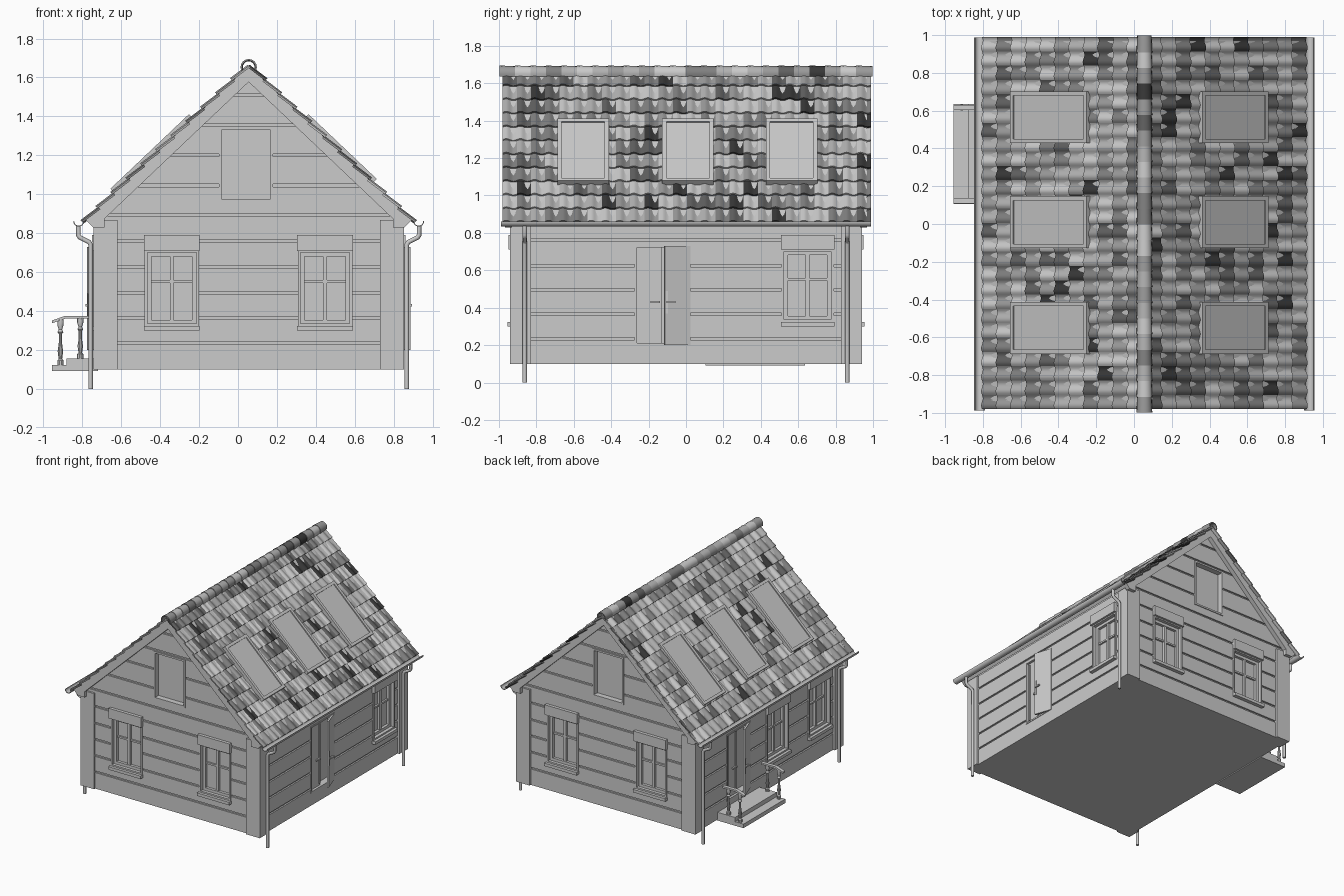
import bpy, bmesh, math, random
from mathutils import Vector as V

if "Cube" in bpy.data.objects:
    bpy.data.objects.remove(bpy.data.objects["Cube"])

random.seed(4)
CX, HX, HY = 0.055, 0.78, 0.925          # house axis, half sizes to board surface
Z0, ANG = 1.66, math.radians(43.5)       # roof plane
C, S = math.cos(ANG), math.sin(ANG)
T = S / C


def loft(bm, loops, mat=0):
    rings = [[bm.verts.new(p) for p in lp] for lp in loops]
    n = len(rings[0])
    faces = [bm.faces.new(rings[0]), bm.faces.new(rings[-1])]
    for a, b in zip(rings, rings[1:]):
        faces += [bm.faces.new((a[i], a[(i + 1) % n], b[(i + 1) % n], b[i])) for i in range(n)]
    for f in faces:
        f.material_index = mat


def solid(bm, pts, vec):
    loft(bm, [[V(p) for p in pts], [V(p) + V(vec) for p in pts]])


def box(bm, x0, x1, y0, y1, z0, z1):
    solid(bm, [(x0, y0, z0), (x1, y0, z0), (x1, y1, z0), (x0, y1, z0)], (0, 0, z1 - z0))


def finish(name, bm, smooth=False, mats=()):
    bmesh.ops.recalc_face_normals(bm, faces=bm.faces)
    me = bpy.data.meshes.new(name)
    bm.to_mesh(me)
    bm.free()
    for m in mats:
        me.materials.append(m)
    o = bpy.data.objects.new(name, me)
    bpy.context.collection.objects.link(o)
    bpy.ops.object.select_all(action='DESELECT')
    o.select_set(True)
    bpy.context.view_layer.objects.active = o
    if smooth:
        bpy.ops.object.shade_smooth_by_angle(angle=math.radians(35))
    return o


def W(w, u, z, d):
    """point on a wall: u along it, d outward from the board surface"""
    return {'front': V((u, -HY - d, z)), 'back': V((u, HY + d, z)),
            'right': V((CX + HX + d, u, z)), 'left': V((CX - HX - d, u, z))}[w]


def wbox(bm, w, u0, u1, z0, z1, d0, d1):
    q = [(u0, z0), (u1, z0), (u1, z1), (u0, z1)]
    loft(bm, [[W(w, u, z, d) for u, z in q] for d in (d0, d1)])


def R(side, s, y, n):
    """point on a roof slope: s down from the ridge, n above the plane"""
    return V((CX + side * (s * C + n * S), y, Z0 - s * S + n * C))


windows = [(w, u) for w in ('front', 'back') for u in (-0.34, 0.447)]
windows += [('right', 0.65), ('left', -0.12), ('left', -0.65)]
doors = [('right', -0.125), ('left', 0.37)]

# wall core
core = bmesh.new()
hx, hy = HX - 0.012, HY - 0.012
pent = [(-hx, .1), (hx, .1), (hx, 1.622 - hx * T), (0, 1.622), (-hx, 1.622 - hx * T)]
solid(core, [(CX + x, -hy, z) for x, z in pent], (0, 2 * hy, 0))
core = finish('wall_core', core)

# wall planks with grooves between them
bm = bmesh.new()
zs = [.1, .235, .365, .495, .625, .76, .895, 1.045, 1.2, 1.355, 1.51, 1.615]
for i, (a, b) in enumerate(zip(zs, zs[1:])):
    a, b = a + (.007 if i else 0), b - .007
    wa, wb = [min(.772, (1.619 - z) / T) for z in (a, b)]
    for w in ('front', 'back'):
        q = [(-wa, a), (wa, a), (wb, b), (-wb, b)]
        loft(bm, [[W(w, CX + u, z, d) for u, z in q] for d in (-.02, 0)])
    if i < 6:
        for w in ('left', 'right'):
            wbox(bm, w, -.9, .9, a, min(b, .87), -.02, 0)
planks = finish('wall_planks', bm)

# openings
bm = bmesh.new()
for w, u in windows:
    wbox(bm, w, u - .127, u + .127, .333, .703, -.05, .1)
for w, u in doors:
    wbox(bm, w, u - .15, u + .15, .2, .735, -.05, .1)
for w in ('front', 'back'):
    wbox(bm, w, -.085, .167, .975, 1.332, -.04, .1)
cutter = finish('opening_cutter', bm)
cutter.hide_render = True
for o in (core, planks):
    m = o.modifiers.new('openings', 'BOOLEAN')
    m.operation, m.solver, m.object = 'DIFFERENCE', 'EXACT', cutter
    bpy.context.view_layer.objects.active = o
    bpy.ops.object.modifier_apply(modifier=m.name)
bpy.data.objects.remove(cutter)

# corner posts
bm = bmesh.new()
for sx in (-1, 1):
    for sy in (-1, 1):
        box(bm, CX + sx * .675, CX + sx * .797, sy * .83, sy * .94, .1, .867)
finish('corner_posts', bm)


def frame(bm, w, u0, u1, z0, z1, t, d0, d1):
    wbox(bm, w, u0, u0 + t, z0, z1, d0, d1)
    wbox(bm, w, u1 - t, u1, z0, z1, d0, d1)
    wbox(bm, w, u0 + t, u1 - t, z0, z0 + t, d0, d1)
    wbox(bm, w, u0 + t, u1 - t, z1 - t, z1, d0, d1)


# windows: casing, header, sill, sash and glass
bm = bmesh.new()
for w, u in windows:
    frame(bm, w, u - .14, u + .14, .322, .714, .014, -.015, .008)
    wbox(bm, w, u - .143, u + .143, .71, .79, -.01, .025)
    wbox(bm, w, u - .143, u + .143, .3, .324, -.01, .03)
    frame(bm, w, u - .127, u + .127, .333, .703, .022, -.05, -.022)
    wbox(bm, w, u - .01, u + .01, .35, .69, -.05, -.025)
    wbox(bm, w, u - .11, u + .11, .545, .559, -.05, -.03)
    wbox(bm, w, u - .12, u + .12, .34, .7, -.06, -.044)
for w in ('front', 'back'):
    frame(bm, w, -.098, .18, .962, 1.345, .014, -.015, .006)
finish('windows', bm)

# double doors, one leaf ajar
bm = bmesh.new()
for w, u in doors:
    frame(bm, w, u - .15, u + .15, .2, .735, .012, -.05, .004)
    k = 1 if w == 'right' else -1
    wbox(bm, w, u - k * .138, u - k * .005, .212, .723, -.04, -.015)
    for e in (-.13, -.025):
        wbox(bm, w, u + k * e, u + k * (e + .015), .23, .71, -.02, -.008)
    leaf = [(.148, -.012), (.148, .004), (.012, .05), (.008, .036)]
    loft(bm, [[W(w, u + k * a, z, d) for a, d in leaf] for z in (.2, .73)])
    for e, d in ((-.015, -.015), (.02, .043)):
        wbox(bm, w, u + k * e - .008, u + k * e + .008, .37, .49, d - .005, d + .006)
        f = 1 if e > 0 else -1
        wbox(bm, w, u + k * e, u + k * (e + f * .05), .425, .437, d + .004, d + .016)
finish('doors', bm)

# roof deck and gable trim boards
bm = bmesh.new()
half = [(.835, .868), (.815, .845)]
deck = [(0, 1.66)] + half + [(0, 1.617)] + [(-x, z) for x, z in half[::-1]]
solid(bm, [(CX + x, -.962, z) for x, z in deck], (0, 1.924, 0))
finish('roof_deck', bm)
bm = bmesh.new()
rake = [(0, 1.66), (.837, .868), (.8, .83), (.74, .83), (.74, .875), (0, 1.577)]
for sx in (-1, 1):
    for y in (-.968, .932):
        solid(bm, [(CX + sx * x, y, z) for x, z in rake], (0, .036, 0))
finish('gable_trim', bm)

# roof tiles and ridge caps in mixed greys
greys = []
for i, g in enumerate((.6, .45, .33, .22, .12, .04)):
    m = bpy.data.materials.new('tile_grey_%d' % i)
    m.diffuse_color = (g, g, g, 1)
    m.use_nodes = True
    m.node_tree.nodes["Principled BSDF"].inputs["Base Color"].default_value = m.diffuse_color
    greys.append(m)


def shade():
    return random.choices(range(6), (5, 6, 6, 5, 2, 1))[0]


ROWS, COLS, SEG = 11, 26, 8
bm = bmesh.new()
ds, dy = 1.165 / ROWS, 1.97 / COLS
for side in (-1, 1):
    for r in range(ROWS):
        for c in range(COLS):
            loops = []
            for s, n in ((r * ds, 0), ((r + 1) * ds + .008, .013)):
                prof = [(-.98 + (c + i / SEG) * dy, n + .007 * math.sin(math.tau * i / SEG)) for i in range(SEG + 1)]
                loops.append([R(side, s, y, h) for y, h in prof] +
                             [R(side, s, y, h - .01) for y, h in prof[::-1]])
            loft(bm, loops, shade())
finish('roof_tiles', bm, True, greys)


def arc(cx, y, cz, r0, r1, a0, a1, n=10):
    an = [math.radians(a0 + (a1 - a0) * i / n) for i in range(n + 1)]
    return [V((cx + r0 * math.cos(a), y, cz + r0 * math.sin(a))) for a in an] + \
           [V((cx + r1 * math.cos(a), y, cz + r1 * math.sin(a))) for a in an[::-1]]


bm = bmesh.new()
N = 24
for i in range(N):
    y = -.998 + i * 1.99 / N
    loft(bm, [arc(CX, y, 1.653, .042, .034, -25, 205),
              arc(CX, y + 1.99 / N + .006, 1.653, .038, .03, -25, 205)], shade())
finish('ridge_caps', bm, True, greys)

# skylights, longer on the left slope
bm = bmesh.new()


def rbox(side, s0, s1, y0, y1, n1):
    q = [(s0, y0), (s1, y0), (s1, y1), (s0, y1)]
    loft(bm, [[R(side, s, y, n) for s, y in q] for n in (-.01, n1)])


for side, s0, s1 in ((1, .394, .877), (-1, .394, .95)):
    for yc in (-.55, .01, .565):
        y0, y1, t = yc - .137, yc + .137, .022
        rbox(side, s0 + t, s1 - t, y0 + t, y1 - t, .023)
        for q in ((s0, s0 + t, y0, y1), (s1 - t, s1, y0, y1),
                  (s0 + t, s1 - t, y0, y0 + t), (s0 + t, s1 - t, y1 - t, y1)):
            rbox(side, *q, .031)
finish('skylights', bm)

# gutters
bm = bmesh.new()
for sx in (-1, 1):
    loft(bm, [arc(CX + sx * .873, y, .862, .028, .023, 180, 360) for y in (-.988, .988)])
finish('gutters', bm, True)

# downspouts
for sx, a in ((-1, 'left'), (1, 'right')):
    for y, b in ((-.862, 'front'), (.862, 'back')):
        cu = bpy.data.curves.new('downspout_%s_%s' % (a, b), 'CURVE')
        cu.dimensions, cu.bevel_depth, cu.bevel_resolution, cu.use_fill_caps = '3D', .012, 2, True
        sp = cu.splines.new('POLY')
        path = [(.875, .84), (.875, .79), (.867, .778), (.82, .755), (.812, .742), (.812, 0)]
        sp.points.add(len(path) - 1)
        for p, (x, z) in zip(sp.points, path):
            p.co = (CX + sx * x, y, z, 1)
        o = bpy.data.objects.new(cu.name, cu)
        bpy.context.collection.objects.link(o)
        bpy.ops.object.select_all(action='DESELECT')
        o.select_set(True)
        bpy.context.view_layer.objects.active = o
        bpy.ops.object.convert(target='MESH')

# porch steps
bm = bmesh.new()
box(bm, -.955, -.72, .105, .635, .092, .124)
box(bm, -.88, -.72, .105, .635, .124, .158)
finish('porch_steps', bm)

# porch railings with turned balusters
bm = bmesh.new()
turned = [(0, .016), (.1, .016), (.13, .009), (.3, .014), (.5, .008), (.68, .008),
          (.72, .015), (.78, .009), (.88, .016), (1, .016)]
rail = [(-.955, .338), (-.885, .362), (-.76, .362), (-.76, .376), (-.888, .376), (-.955, .352)]
for y in (.123, .617):
    for x, z0, z1 in ((-.912, .124, .357), (-.81, .158, .365)):
        loft(bm, [[V((x + r * math.cos(k * math.tau / 10), y + r * math.sin(k * math.tau / 10),
                      z0 + t * (z1 - z0))) for k in range(10)] for t, r in turned])
    solid(bm, [(x, y - .014, z) for x, z in rail], (0, .028, 0))
finish('porch_railings', bm, True)
